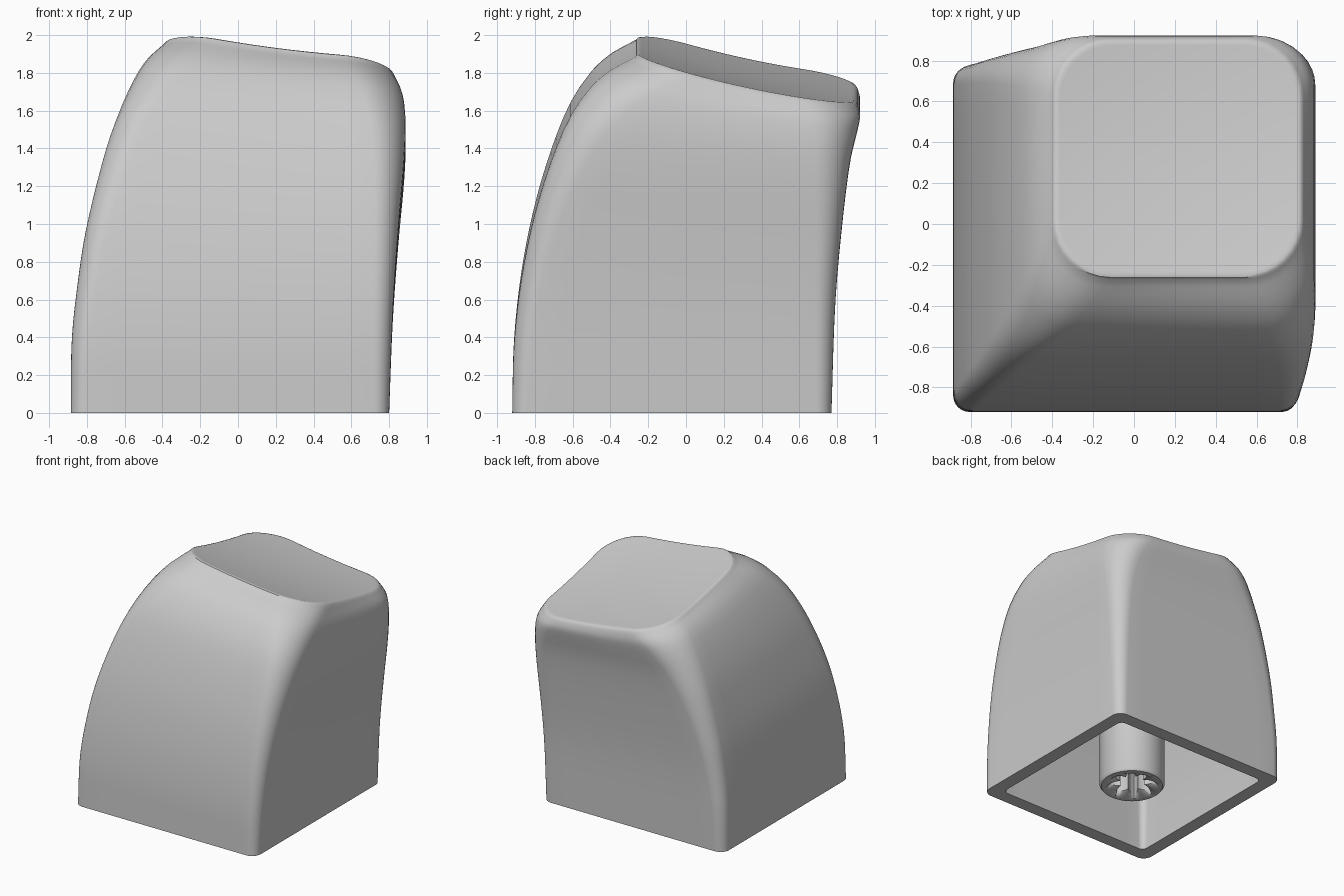
import bpy, bmesh, math
from mathutils import Vector

cube = bpy.data.objects.get("Cube")
if cube:
    bpy.data.objects.remove(cube, do_unlink=True)

grey = bpy.data.materials.new("light_grey_plastic")
grey.use_nodes = True
colour = (0.6, 0.6, 0.6, 1)
grey.diffuse_color = colour
grey.node_tree.nodes["Principled BSDF"].inputs["Base Color"].default_value = colour

# Wall profiles: (fraction of wall height, position)
LEFT_LOW = [(0, -.885), (.2, -.88), (.35, -.85), (.5, -.805), (.7, -.71), (.8, -.645), (.9, -.56), (.96, -.485), (1, -.4)]
RIGHT_LOW = [(0, .8), (.3, .82), (.55, .85), (.75, .88), (.87, .887), (.95, .87), (1, .83)]
FRONT = [(0, -.92), (.2, -.91), (.4, -.865), (.6, -.78), (.8, -.645), (.9, -.53), (.96, -.41), (1, -.27)]
BACK = [(0, .77), (.35, .79), (.6, .825), (.82, .87), (.93, .912), (.97, .922), (1, .91)]
CORNER = [(0, .08), (.5, .12), (.8, .18), (1, .28)]


def sample(pts, t):
    """Smooth curve through the profile points."""
    def slope(i):
        a, b = pts[max(i - 1, 0)], pts[min(i + 1, len(pts) - 1)]
        return (b[1] - a[1]) / (b[0] - a[0])
    i = 0
    while i < len(pts) - 2 and t > pts[i + 1][0]:
        i += 1
    (t0, v0), (t1, v1) = pts[i], pts[i + 1]
    h = t1 - t0
    s = (t - t0) / h
    return ((2*s**3 - 3*s**2 + 1) * v0 + (s**3 - 2*s**2 + s) * h * slope(i)
            + (3*s**2 - 2*s**3) * v1 + (s**3 - s**2) * h * slope(i + 1))


def section(t, inset=0, arc=8, edge=10):
    """Rounded rectangle at a fraction of the wall height."""
    x0, x1 = sample(LEFT_LOW, t) + inset, sample(RIGHT_LOW, t) - inset
    y0, y1 = sample(FRONT, t) + inset, sample(BACK, t) - inset
    r = max(sample(CORNER, t) - inset * .3, .04)
    centres = [(x1 - r, y1 - r), (x0 + r, y1 - r), (x0 + r, y0 + r), (x1 - r, y0 + r)]
    arcs = []
    for k, (cx, cy) in enumerate(centres):
        arcs.append([Vector((cx + r * math.cos(a), cy + r * math.sin(a)))
                     for a in [(k + i / arc) * math.pi / 2 for i in range(arc + 1)]])
    ring = []
    for k in range(4):
        end, nxt = arcs[k][-1], arcs[(k + 1) % 4][0]
        ring += arcs[k] + [end.lerp(nxt, i / edge) for i in range(1, edge)]
    return ring


def dish(p):
    """Height of the scooped top."""
    x, y = p.x + .3, p.y + .25
    return 2.015 - .2 * x + .07 * x * x - .33 * y + .1 * y * y


def loft(name, rings, close_start=False):
    """Bridge rings of points and fill the last one."""
    bm = bmesh.new()
    loops = [[bm.verts.new(p) for p in ring] for ring in rings]
    n = len(loops[0])
    for a, b in zip(loops, loops[1:]):
        for i in range(n):
            j = (i + 1) % n
            bm.faces.new((a[i], a[j], b[j], b[i]))
    bm.faces.new(loops[-1])
    bm.faces.new(loops[0][::-1])
    bmesh.ops.recalc_face_normals(bm, faces=bm.faces)
    mesh = bpy.data.meshes.new(name)
    bm.to_mesh(mesh)
    bm.free()
    mesh.materials.append(grey)
    obj = bpy.data.objects.new(name, mesh)
    bpy.context.collection.objects.link(obj)
    bpy.ops.object.select_all(action='DESELECT')
    obj.select_set(True)
    bpy.context.view_layer.objects.active = obj
    bpy.ops.object.shade_smooth_by_angle(angle=math.radians(40))
    return obj


# Key shell: cavity ceiling, cavity walls, bottom lip, outer walls, scooped top
rim = section(1)
heights = [dish(p) - .02 for p in rim]
rings = []
for i in range(13):
    t = .78 * (1 - i / 12)
    rings.append([(p.x, p.y, t * h) for p, h in zip(section(t, .115), heights)])
steps = [i / 24 for i in range(23)] + [.935, .95, .965, .98, .99, 1]
for t in steps:
    rings.append([(p.x, p.y, t * h) for p, h in zip(section(t), heights)])
middle = Vector((.21, .32))
for s in (.985, .965, .94, .85, .7, .55, .4, .25, .1, .02):
    drop = .006 if s > .98 else 0
    ring = [middle.lerp(p, s) for p in rim]
    rings.append([(p.x, p.y, dish(p) - drop) for p in ring])
loft("key_shell", rings)

# Mounting stem with a toothed socket
SEGMENTS = 64


def circle(z, radius):
    pts = []
    for i in range(SEGMENTS):
        a = 2 * math.pi * i / SEGMENTS
        r = radius(i)
        pts.append((-.042 + r * math.cos(a), -.075 + r * math.sin(a), z))
    return pts


def socket(i):
    return .1 + .09 * abs((i % 8) - 4) / 4


loft("mounting_stem", [circle(1.4, lambda i: .26), circle(.02, lambda i: .26),
                       circle(0, lambda i: .245), circle(0, lambda i: .2),
                       circle(.03, socket), circle(.5, socket)])
